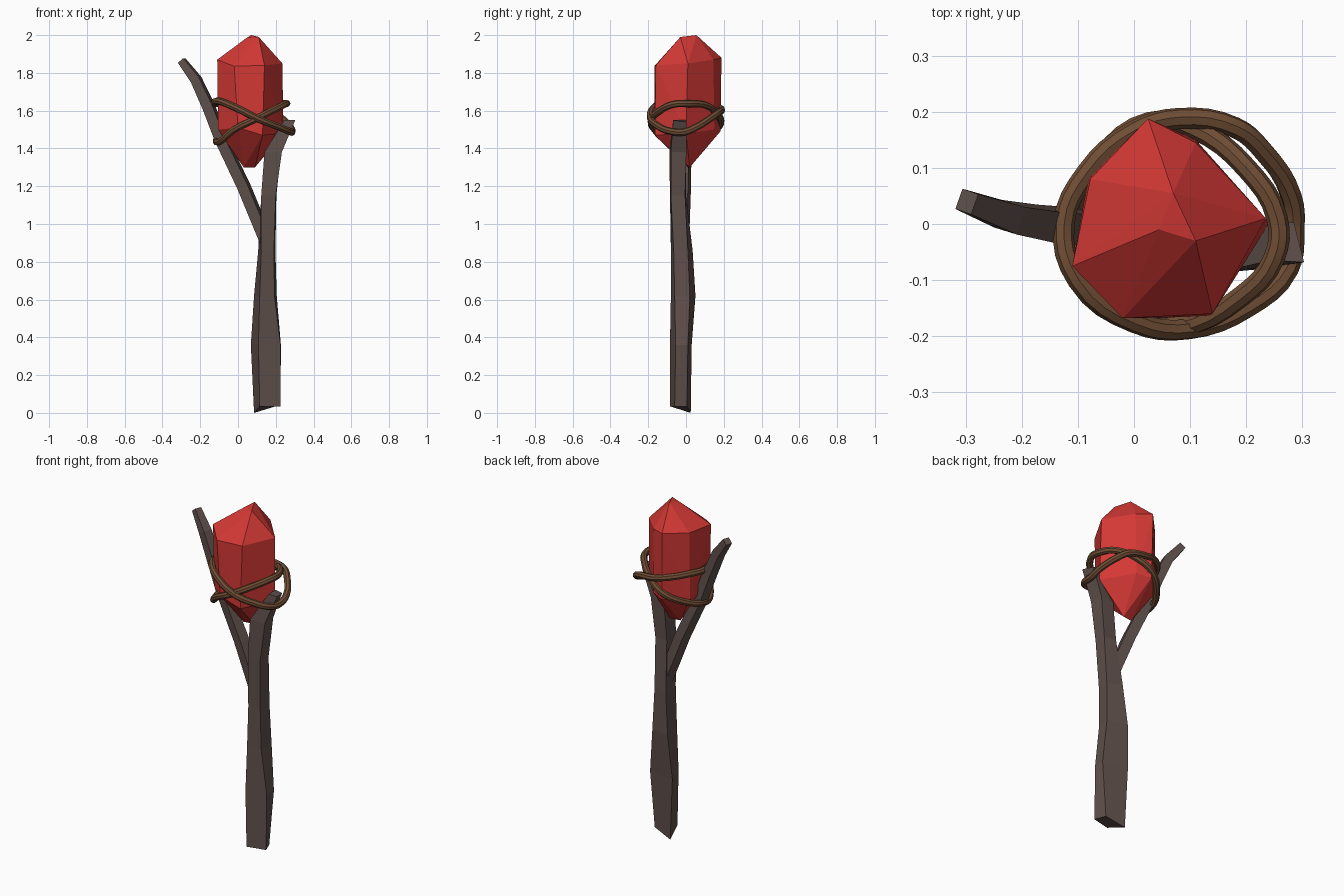
import bpy, bmesh, math
from mathutils import Vector

if "Cube" in bpy.data.objects:
    bpy.data.objects.remove(bpy.data.objects["Cube"])


def material(name, rgb):
    m = bpy.data.materials.new(name)
    m.diffuse_color = (*rgb, 1)
    m.use_nodes = True
    m.node_tree.nodes["Principled BSDF"].inputs["Base Color"].default_value = m.diffuse_color
    return m


def finish(bm, name, mat):
    bmesh.ops.recalc_face_normals(bm, faces=bm.faces)
    me = bpy.data.meshes.new(name)
    bm.to_mesh(me)
    bm.free()
    me.materials.append(mat)
    ob = bpy.data.objects.new(name, me)
    bpy.context.collection.objects.link(ob)
    return ob


def loft(name, rings, mat):
    """Flat-faced tube through rings of equal point count, capped at both ends."""
    bm = bmesh.new()
    vs = [[bm.verts.new(p) for p in ring] for ring in rings]
    n = len(vs[0])
    for a, b in zip(vs, vs[1:]):
        for i in range(n):
            j = (i + 1) % n
            bm.faces.new((a[i], a[j], b[j], b[i]))
    bm.faces.new(vs[0])
    bm.faces.new(vs[-1])
    return finish(bm, name, mat)


def rope(name, points, mat):
    """Closed smooth tube around the crystal."""
    cu = bpy.data.curves.new(name, 'CURVE')
    cu.dimensions = '3D'
    cu.bevel_depth = 0.019
    cu.bevel_resolution = 2
    cu.resolution_u = 4
    sp = cu.splines.new('BEZIER')
    sp.bezier_points.add(len(points) - 1)
    for bp, p in zip(sp.bezier_points, points):
        bp.co = p
        bp.handle_left_type = bp.handle_right_type = 'AUTO'
    sp.use_cyclic_u = True
    ob = bpy.data.objects.new(name, cu)
    bpy.context.collection.objects.link(ob)
    bpy.ops.object.select_all(action='DESELECT')
    ob.select_set(True)
    bpy.context.view_layer.objects.active = ob
    bpy.ops.object.convert(target='MESH')
    ob = bpy.context.object
    ob.data.materials.clear()
    ob.data.materials.append(mat)
    bpy.ops.object.shade_smooth_by_angle()


wood = material("wood", (0.115, 0.08, 0.07))
red = material("red_crystal", (0.65, 0.04, 0.035))
cord = material("cord", (0.16, 0.075, 0.035))

# Staff shaft: four corners (front-left, front-right, back-right, back-left) per height
shaft = {
    0.035: [(.115, -.085), (.225, -.06), (.2, .005), (.085, .025)],
    0.36: [(.108, -.085), (.225, -.055), (.227, .01), (.068, .03)],
    0.62: [(.115, -.08), (.193, -.06), (.205, .02), (.085, .05)],
    0.86: [(.123, -.08), (.19, -.065), (.198, .01), (.107, .035)],
    1.15: [(.123, -.085), (.2, -.08), (.203, -.005), (.125, 0)],
    1.38: [(.14, -.088), (.232, -.08), (.228, .002), (.145, 0)],
    1.55: [(.245, -.065), (.303, -.068), (.285, .003), (.245, 0)],
}
rings = [[Vector((x, y, z)) for x, y in c] for z, c in shaft.items()]
rings[0][3].z = 0
rings[-1][2].z = 1.54
loft("staff_shaft", rings, wood)

# Side branch: tapering four-sided limb
path = [((.15, -.02, .91), .042), ((.03, -.01, 1.2), .042), ((-.09, -.005, 1.45), .04),
        ((-.155, 0, 1.62), .04), ((-.222, .012, 1.765), .036), ((-.298, .04, 1.865), .027)]
pts = [Vector(p) for p, r in path]
rings = []
for i, (p, r) in enumerate(path):
    d = (pts[min(i + 1, len(pts) - 1)] - pts[max(i - 1, 0)]).normalized()
    u = d.cross(Vector((0, 1, 0))).normalized()
    v = d.cross(u)
    angles = [math.radians(30 + 90 * k) for k in range(4)]
    rings.append([pts[i] + r * (math.cos(a) * u + math.sin(a) * v) for a in angles])
loft("side_branch", rings, wood)

# Crystal: convex faceted gem from a few tip and girdle points
gem = [(.07, .055, 2), (.11, -.03, 1.99), (.045, -.01, 1.985),
       (-.11, -.075, 1.87), (-.02, -.168, 1.835), (.14, -.16, 1.84), (.235, .01, 1.85),
       (.11, .145, 1.87), (.025, .188, 1.88), (-.078, .08, 1.87),
       (-.105, -.07, 1.5), (0, -.165, 1.51), (.13, -.165, 1.47), (.24, 0, 1.48),
       (.11, .15, 1.5), (.03, .182, 1.49), (-.082, .08, 1.48),
       (.03, .01, 1.3), (.09, .02, 1.3)]
bm = bmesh.new()
for p in gem:
    bm.verts.new(p)
bmesh.ops.convex_hull(bm, input=bm.verts)
finish(bm, "crystal", red)

# Two crossing cord loops binding the crystal to the fork
rope("cord_outer", [
    (-.125, 0, 1.64), (-.1, -.1, 1.65), (0, -.175, 1.61), (.1, -.187, 1.56),
    (.2, -.15, 1.52), (.275, -.08, 1.49), (.285, -.01, 1.487), (.28, .05, 1.51),
    (.23, .13, 1.56), (.18, .172, 1.59), (.08, .188, 1.605), (0, .165, 1.62),
    (-.085, .09, 1.635)], cord)
rope("cord_inner", [
    (-.115, 0, 1.44), (-.09, -.095, 1.44), (-.02, -.165, 1.5), (.08, -.183, 1.55),
    (.19, -.13, 1.605), (.25, -.06, 1.635), (.255, .01, 1.637), (.2, .1, 1.63),
    (.11, .168, 1.58), (.03, .182, 1.53), (-.06, .115, 1.475)], cord)
